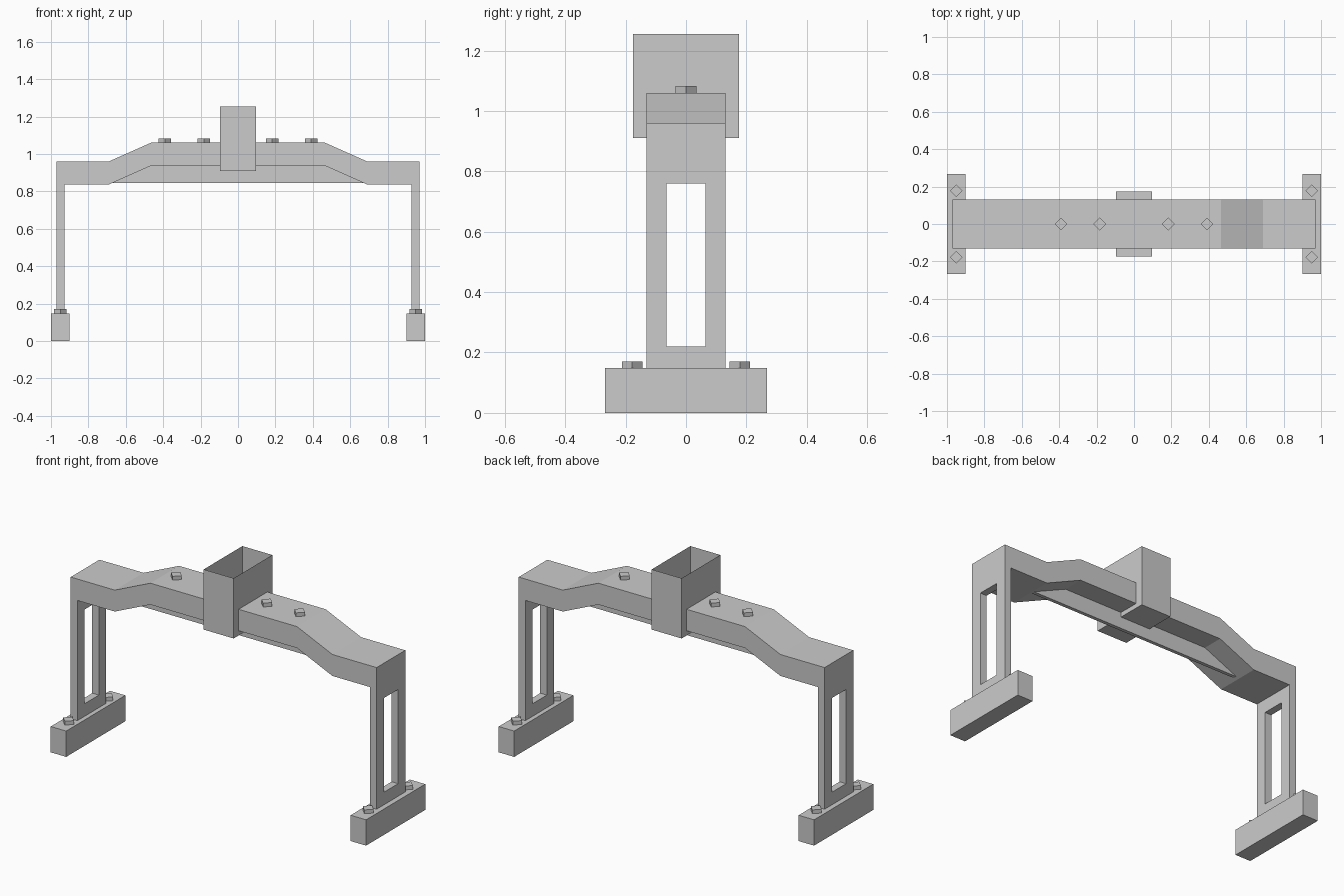
import bpy, bmesh, math

if "Cube" in bpy.data.objects:
    bpy.data.objects.remove(bpy.data.objects["Cube"])


def finish(name, bm):
    bmesh.ops.recalc_face_normals(bm, faces=bm.faces[:])
    mesh = bpy.data.meshes.new(name)
    bm.to_mesh(mesh)
    bm.free()
    obj = bpy.data.objects.new(name, mesh)
    bpy.context.collection.objects.link(obj)
    return obj


def box(name, x0, x1, y0, y1, z0, z1, open_top=False):
    bm = bmesh.new()
    bmesh.ops.create_cube(bm, size=1)
    for v in bm.verts:
        v.co = (x1 if v.co.x > 0 else x0,
                y1 if v.co.y > 0 else y0,
                z1 if v.co.z > 0 else z0)
    obj_top = [f for f in bm.faces if all(v.co.z == max(w.co.z for w in bm.verts) for v in f.verts)]
    if open_top:
        bmesh.ops.delete(bm, geom=obj_top, context='FACES_ONLY')
    mesh = bpy.data.meshes.new(name)
    bm.to_mesh(mesh)
    bm.free()
    obj = bpy.data.objects.new(name, mesh)
    bpy.context.collection.objects.link(obj)
    return obj


def extrude_profile(name, pts, half_y):
    """Extrude an XZ outline symmetrically along y."""
    bm = bmesh.new()
    face = bm.faces.new([bm.verts.new((x, -half_y, z)) for x, z in pts])
    ext = bmesh.ops.extrude_face_region(bm, geom=[face], use_keep_orig=True)
    for v in ext["geom"]:
        if isinstance(v, bmesh.types.BMVert):
            v.co.y = half_y
    return finish(name, bm)


def bolt(name, x, y, z):
    bm = bmesh.new()
    bmesh.ops.create_cone(bm, cap_ends=True, segments=4, radius1=0.034, radius2=0.034, depth=0.022)
    # Corners point along the axes, so the head is a diamond from above
    a = math.atan2(bm.verts[:][0].co.y, bm.verts[:][0].co.x) if bm.verts else 0
    for v in bm.verts:
        r, t = 0.034, math.atan2(v.co.y, v.co.x) - a
        v.co = (x + r * math.cos(t), y + r * math.sin(t), z + 0.011 + v.co.z)
    return finish(name, bm)


# Raised crossbeam
top = [(0.97, 0.96), (0.69, 0.96), (0.465, 1.06)]
bottom = [(0.465, 0.937), (0.69, 0.837), (0.97, 0.837)]
half = top + [(-x, z) for x, z in reversed(top)]
low = [(-x, z) for x, z in reversed(bottom)] + bottom
extrude_profile("crossbeam", half + low, 0.13)

# Thin stiffening web under the arch
extrude_profile("beam_web", [(-0.68, 0.844), (0.68, 0.844), (0.465, 0.94), (-0.465, 0.94)], 0.01)

# Open-topped central housing
box("central_housing", -0.095, 0.095, -0.175, 0.175, 0.91, 1.255, open_top=True)

# Legs as window frames, with feet and foot bolts
for side, s in (("left", -1), ("right", 1)):
    xa, xb = sorted((s * 0.97, s * 0.928))
    bm = bmesh.new()
    rings = []
    for x in (xa, xb):
        for y, z0, z1 in ((0.13, 0.148, 0.838), (0.065, 0.22, 0.76)):
            rings.append([bm.verts.new((x, a, b)) for a, b in
                          ((-y, z0), (y, z0), (y, z1), (-y, z1))])
    for i in range(4):
        j = (i + 1) % 4
        for a, b in ((0, 1), (1, 3), (3, 2), (2, 0)):
            bm.faces.new((rings[a][i], rings[a][j], rings[b][j], rings[b][i]))
    finish(side + "_leg", bm)
    xa, xb = sorted((s * 1.0, s * 0.902))
    box(side + "_foot", xa, xb, -0.268, 0.268, 0, 0.148)
    for end, y in (("front", -0.178), ("back", 0.178)):
        bolt(f"{side}_{end}_foot_bolt", s * 0.95, y, 0.148)
    for pos, x in (("inner", 0.183), ("outer", 0.391)):
        bolt(f"{side}_{pos}_beam_bolt", s * x, 0, 1.06)
